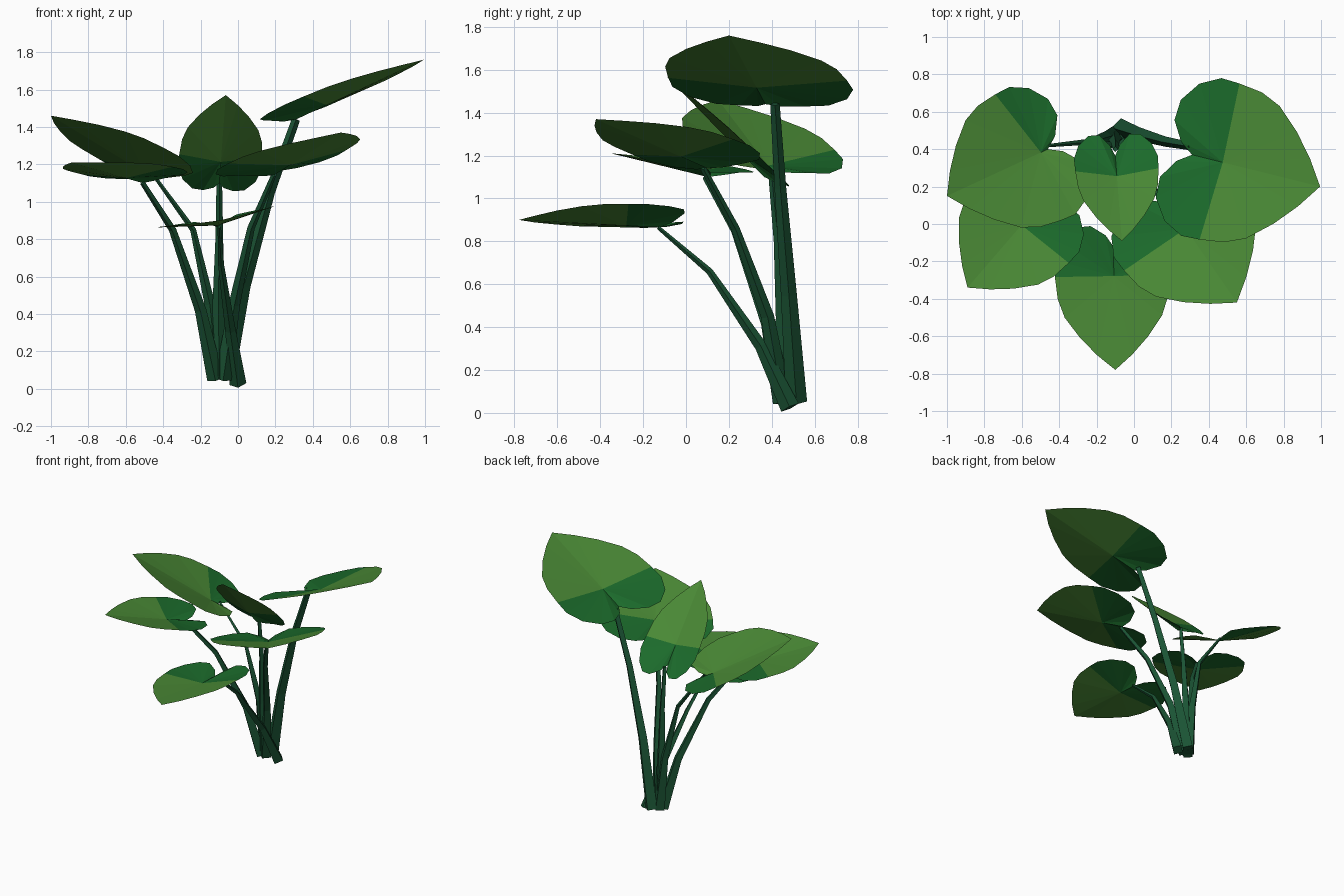
import bpy, bmesh
from mathutils import Vector

if "Cube" in bpy.data.objects:
    bpy.data.objects.remove(bpy.data.objects["Cube"])


def material(name, rgb):
    m = bpy.data.materials.new(name)
    m.diffuse_color = (*rgb, 1)
    m.use_nodes = True
    m.node_tree.nodes["Principled BSDF"].inputs["Base Color"].default_value = m.diffuse_color
    return m


LIGHT = material("light leaf green", (0.068, 0.25, 0.036))
DARK = material("dark leaf green", (0.011, 0.145, 0.024))
STEM = material("stem green", (0.0105, 0.087, 0.034))

# Half of the heart outline: along axis, across, lift (fractions of length / half width / length)
LOBE = [(0, 0, 0), (-.09, .12, .04), (-.165, .36, .09), (-.155, .62, .095),
        (-.05, .87, .09), (.1, 1, .085), (.24, .99, .08)]
BLADE = [(.24, .99, .08), (.42, .95, .07), (.57, .84, .055), (.74, .58, .035), (.88, .3, .015), (1, 0, 0)]


def add_object(name, bm, mats):
    me = bpy.data.meshes.new(name)
    bmesh.ops.remove_doubles(bm, verts=bm.verts, dist=1e-5)
    bm.to_mesh(me)
    bm.free()
    for m in mats:
        me.materials.append(m)
    ob = bpy.data.objects.new(name, me)
    bpy.context.collection.objects.link(ob)


def leaf(name, notch, tip, half_width, side, cup=1.0, one_sided=False):
    """Heart leaf folded up from its midrib; lobes dark, blade light.
    one_sided: only the lobe on the side vector is dark."""
    notch, tip, side = Vector(notch), Vector(tip), Vector(side)
    length = (tip - notch).length
    axis = (tip - notch).normalized()
    side = (side - axis * side.dot(axis)).normalized()
    up = axis.cross(side)
    if up.z < 0:
        up = -up
    mid = .07 if one_sided else .24

    def place(u, v, w):
        return notch + axis * u * length + side * v * half_width + up * w * length * cup

    bm = bmesh.new()
    for s in (1, -1):
        for part, index in ((LOBE, 1), (BLADE, 0)):
            for a, b in zip(part, part[1:]):
                pts = [place(mid, 0, 0)] + [place(u, v * s, w) for u, v, w in (a, b)]
                f = bm.faces.new([bm.verts.new(p) for p in pts])
                f.material_index = 0 if one_sided and s < 0 else index
                f.normal_update()
                if f.normal.dot(up) < 0:
                    f.normal_flip()
    add_object(name, bm, [LIGHT, DARK])


def stem(name, path, r0, r1):
    """Tapered four-sided tube through the path points."""
    pts = [Vector(p) for p in path]
    bm = bmesh.new()
    rings = []
    n = len(pts) - 1
    for i, p in enumerate(pts):
        t = (pts[min(i + 1, n)] - pts[max(i - 1, 0)]).normalized()
        x = (Vector((1, 0, 0)) - t * t.x).normalized()
        y = t.cross(x)
        r = r1 + (r0 - r1) * (1 - i / n) ** 1.5
        rings.append([bm.verts.new(p + (x * a + y * b) * r)
                      for a, b in ((1, 0), (0, 1), (-1, 0), (0, -1))])
    for a, b in zip(rings, rings[1:]):
        for k in range(4):
            j = (k + 1) % 4
            bm.faces.new((a[k], a[j], b[j], b[k]))
    bm.faces.new(rings[0][::-1])
    bm.faces.new(rings[-1])
    add_object(name, bm, [STEM])


# name: notch, tip, half width, across direction, cup, one-sided dark lobe,
#       stem path, base and top radius
PLANT = {
    "back_left": ((-.46, .40, 1.13), (-1, .15, 1.46), .385, (-.44, .9, -.09), 1, True,
                  [(-.11, .48, .05), (-.15, .47, .45), (-.24, .44, .85), (-.45, .42, 1.14)], .045, .009),
    "back_right": ((.31, .37, 1.44), (.995, .2, 1.76), .435, (.28, .96, 0), .7, False,
                   [(-.07, .515, .05), (.03, .48, .55), (.17, .44, 1.05), (.31, .415, 1.44)], .05, .022),
    "front_left": ((-.51, .1, 1.1), (-.89, -.34, 1.21), .33, (.756, -.655, .06), .9, False,
                   [(-.12, .45, .05), (-.2, .38, .42), (-.35, .23, .85), (-.51, .09, 1.1)], .045, .014),
    "front_right": ((.19, .1, 1.14), (.55, -.42, 1.37), .4, (.8, .6, .09), .9, False,
                    [(-.08, .45, .05), (-.02, .38, .45), (.07, .23, .86), (.19, .08, 1.14)], .045, .014),
    "front": ((-.11, -.12, .865), (-.1, -.78, .9), .315, (1, 0, .18), .9, False,
              [(0, .485, .025), (-.04, .35, .31), (-.09, .11, .66), (-.1, -.13, .865)], .045, .009),
    "centre": ((-.1, .365, 1.1), (-.065, -.09, 1.57), .225, (1, 0, 0), .9, False,
               [(-.1, .46, .05), (-.105, .45, .45), (-.1, .43, .8), (-.1, .4, 1.1)], .045, .015),
}

for name, (notch, tip, hw, side, cup, one_sided, path, r0, r1) in PLANT.items():
    leaf(name + "_leaf", notch, tip, hw, side, cup, one_sided)
    stem(name + "_stem", path, r0, r1)
